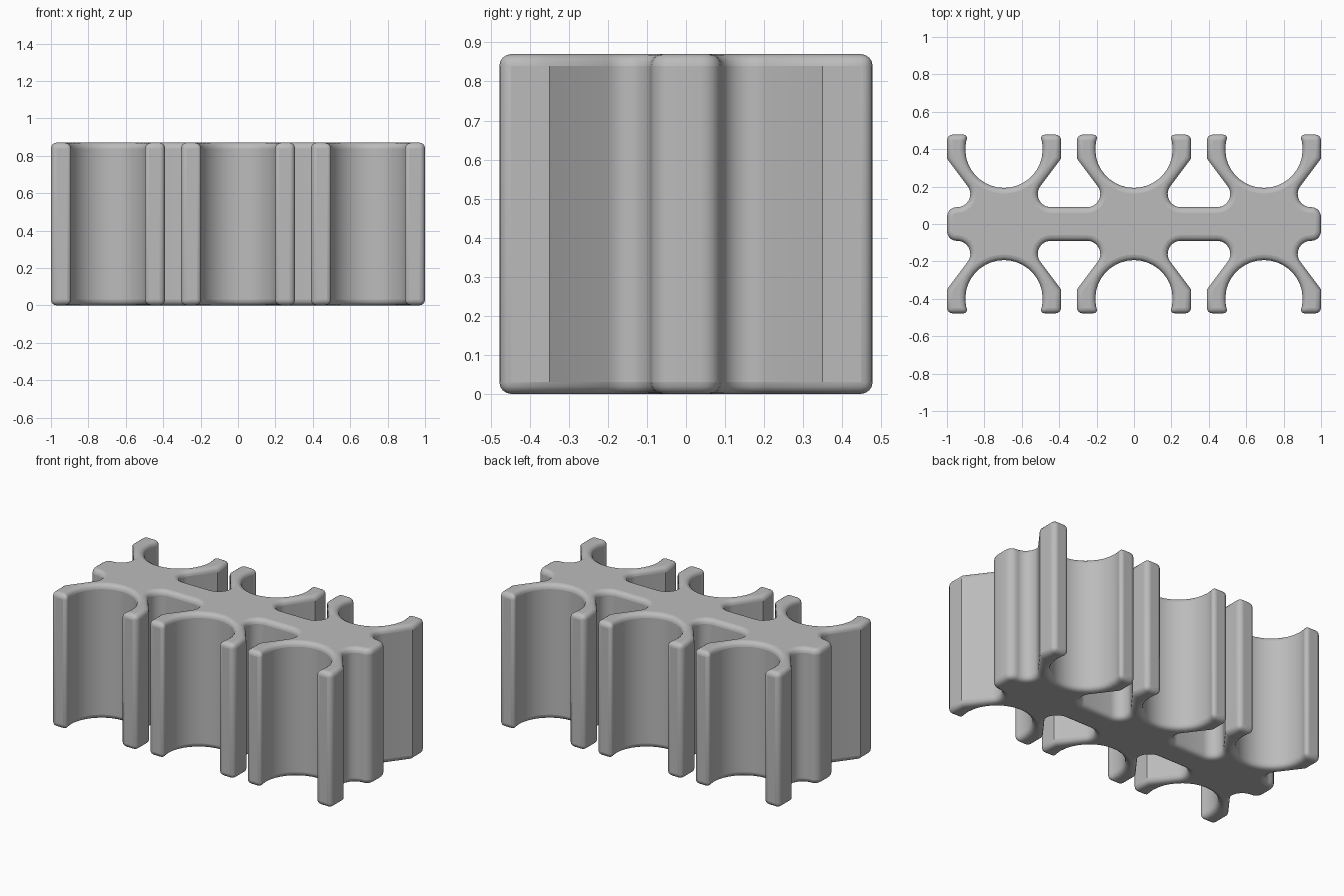
import bpy, bmesh, math

if "Cube" in bpy.data.objects:
    bpy.data.objects.remove(bpy.data.objects["Cube"])

HEIGHT, PITCH = 0.87, 0.695

grey = bpy.data.materials.new("plain grey")
grey.use_nodes = True
colour = (0.5, 0.5, 0.5, 1)
grey.diffuse_color = colour
grey.node_tree.nodes["Principled BSDF"].inputs["Base Color"].default_value = colour


def arc(cx, cy, r, start, end, steps):
    angles = [math.radians(start + (end - start) * i / steps) for i in range(steps + 1)]
    return [(cx + r * math.cos(a), cy + r * math.sin(a)) for a in angles]


def mirror_x(points):
    return [(-x, y) for x, y in reversed(points)]


# One clip: round cradle, square tip, sloping back and fillet down to the spine
cradle = arc(0, 0.4, 0.207, 192, 348, 16)
tip = arc(0, 0.4, 0.207, 0, 11, 1) + [(0.19, 0.478), (0.305, 0.478), (0.305, 0.35)]
fillet = arc(0.25, 0.16, 0.07, 144, 270, 8)
right_arm = tip + fillet
clip = mirror_x(right_arm) + cradle + right_arm

# Three clips in a row, with a rounded lobe at each end of the spine
end_lobe = arc(0.948, 0.038, 0.052, 90, 0, 5)
upper = mirror_x(end_lobe)
for i in (-1, 0, 1):
    upper += [(x + i * PITCH, y) for x, y in clip]
upper += end_lobe
outline = upper + [(x, -y) for x, y in reversed(upper)]

# Extrude the outline into the rack
bm = bmesh.new()
base = bm.faces.new([bm.verts.new((x, y, 0)) for x, y in outline])
top = bmesh.ops.extrude_face_region(bm, geom=[base], use_keep_orig=True)["geom"]
bmesh.ops.translate(bm, vec=(0, 0, HEIGHT),
                    verts=[g for g in top if isinstance(g, bmesh.types.BMVert)])
bmesh.ops.recalc_face_normals(bm, faces=bm.faces)
mesh = bpy.data.meshes.new("clip_rack")
bm.to_mesh(mesh)
bm.free()
mesh.materials.append(grey)
rack = bpy.data.objects.new("clip_rack", mesh)
bpy.context.collection.objects.link(rack)

# Soft rounding on the rims and tips
bevel = rack.modifiers.new("soft edges", "BEVEL")
bevel.width = 0.03
bevel.segments = 4
bevel.limit_method = "ANGLE"
bevel.angle_limit = math.radians(45)
bevel.use_clamp_overlap = False

bpy.context.view_layer.objects.active = rack
rack.select_set(True)
bpy.ops.object.shade_smooth_by_angle(angle=math.radians(30))
